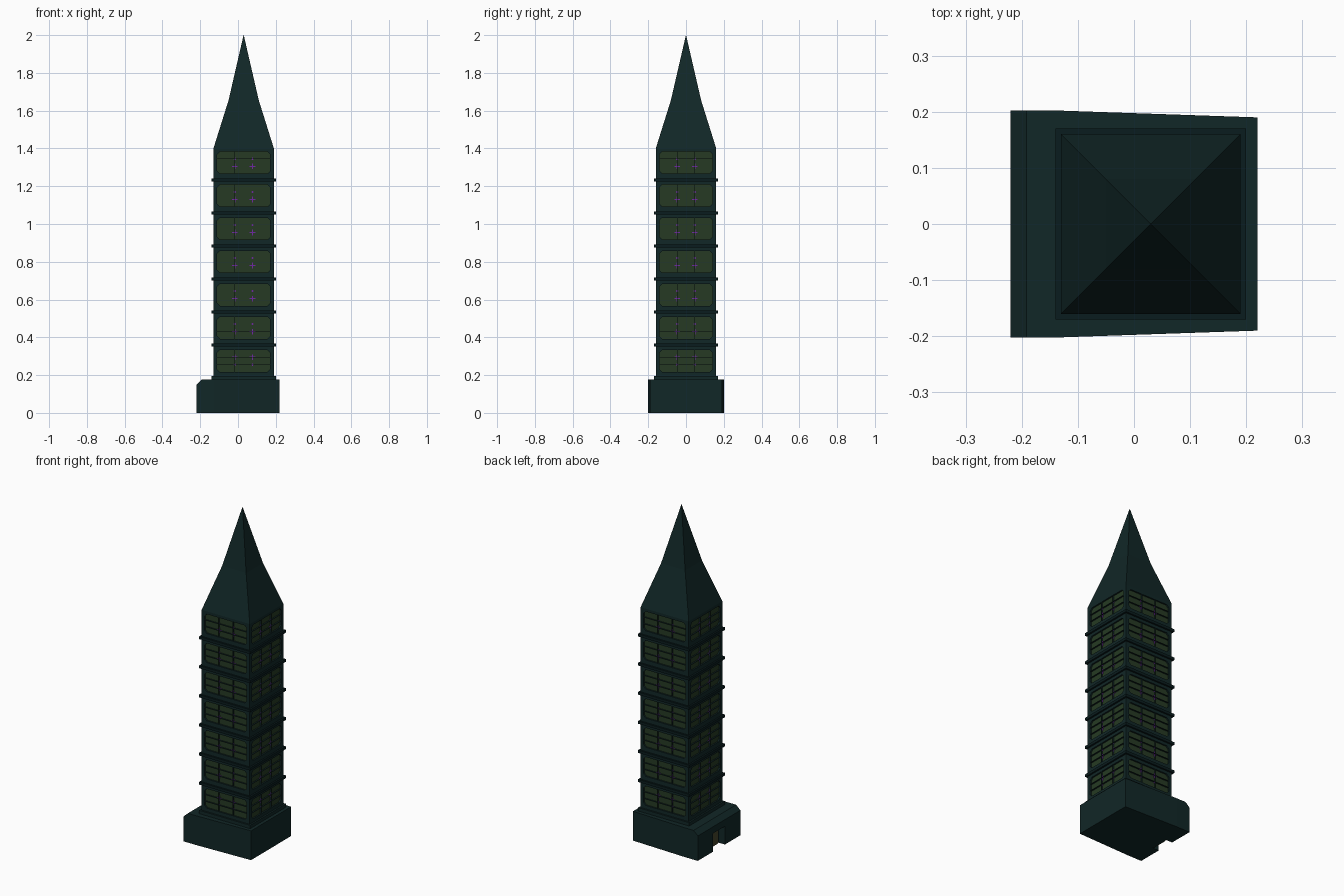
import bpy, bmesh, math
from mathutils import Vector, Matrix

if "Cube" in bpy.data.objects:
    bpy.data.objects.remove(bpy.data.objects["Cube"])

CX = 0.03            # tower axis
HALF = 0.16          # half width of shaft
Z0, STEP, FLOORS = 0.1875, 0.175, 7
DEPTH = 0.009        # window recess


def material(name, rgb):
    m = bpy.data.materials.new(name)
    m.diffuse_color = (*rgb, 1)
    m.use_nodes = True
    m.node_tree.nodes["Principled BSDF"].inputs["Base Color"].default_value = m.diffuse_color
    return m


TEAL = material("dark teal stone", (0.0055, 0.020, 0.020))
DARK = material("black teal trim", (0.003, 0.012, 0.013))
GREEN = material("dark green glass", (0.019, 0.042, 0.017))
PURPLE = material("purple glow", (0.16, 0.022, 0.36))
TAN = material("olive door", (0.06, 0.06, 0.025))


def finish(name, bm, *mats):
    bmesh.ops.recalc_face_normals(bm, faces=bm.faces)
    me = bpy.data.meshes.new(name)
    bm.to_mesh(me)
    bm.free()
    for m in mats:
        me.materials.append(m)
    ob = bpy.data.objects.new(name, me)
    bpy.context.collection.objects.link(ob)
    return ob


def add_box(bm, lo, hi, rot=None):
    lo, hi = Vector(lo), Vector(hi)
    m = Matrix.Translation((lo + hi) / 2) @ Matrix.Diagonal((*(hi - lo), 1))
    bmesh.ops.create_cube(bm, size=1, matrix=rot @ m if rot else m)


def loft(bm, rings):
    rows = [[bm.verts.new(p) for p in r] for r in rings]
    for a, b in zip(rows, rows[1:]):
        n = len(a)
        for i in range(n):
            bm.faces.new((a[i], a[(i + 1) % n], b[(i + 1) % n], b[i]))
    bm.faces.new(rows[0])
    bm.faces.new(rows[-1])
    return rows


# base: tapered in plan, chamfered along the entrance edge
bm = bmesh.new()
loft(bm, [[(x, -w, 0), (x, w, 0), (x, w, t), (x, -w, t)] for x, w, t in
          ((-0.22, 0.202, 0.15), (-0.192, 0.202, 0.176),
           (-0.13, 0.202, 0.176), (0.22, 0.19, 0.176))])
base = finish("base", bm, TEAL)

# doorway cut into the base, with a recessed door
bm = bmesh.new()
add_box(bm, (-0.3, -0.056, -0.05), (-0.178, 0.056, 0.11))
cutter = finish("doorway_cutter", bm, TEAL)
cutter.hide_render = True
mod = base.modifiers.new("doorway", 'BOOLEAN')
mod.object = cutter
mod.operation = 'DIFFERENCE'
bpy.context.view_layer.objects.active = base
bpy.ops.object.modifier_apply(modifier=mod.name)
bpy.data.objects.remove(cutter)
bm = bmesh.new()
add_box(bm, (-0.182, -0.045, 0), (-0.177, 0.045, 0.1))
finish("door", bm, TAN)

# shaft walls with clipped-corner window recesses
SIDES = [Matrix.Translation((CX, 0, 0)) @ Matrix.Rotation(k * math.pi / 2, 4, 'Z')
         for k in range(4)]
W, H, C = 0.14, 0.058, 0.014
OCT = [(-W + C, -H), (W - C, -H), (W, -H + C), (W, H - C),
       (W - C, H), (-W + C, H), (-W, H - C), (-W, -H + C)]
walls, bars, glow = bmesh.new(), bmesh.new(), bmesh.new()
for rot in SIDES:
    for f in range(FLOORS):
        zc = Z0 + STEP * (f + 0.5)
        zb = Z0 + STEP * f - (0.02 if f == 0 else 0)
        zt = 1.4 if f == FLOORS - 1 else Z0 + STEP * (f + 1)

        def vert(x, y, z):
            return walls.verts.new(rot @ Vector((x, y, z)))
        rect = [vert(x, -HALF, z) for x, z in
                ((-HALF, zb), (HALF, zb), (HALF, zt), (-HALF, zt))]
        rim = [vert(x, -HALF, zc + z) for x, z in OCT]
        back = [vert(x, -HALF + DEPTH, zc + z) for x, z in OCT]
        for i in range(4):
            j = (i + 1) % 4
            walls.faces.new((rect[i], rect[j], rim[2 * i + 1], rim[2 * i]))
            walls.faces.new((rect[j], rim[(2 * i + 2) % 8], rim[2 * i + 1]))
        for i in range(8):
            j = (i + 1) % 8
            walls.faces.new((rim[i], rim[j], back[j], back[i]))
        walls.faces.new(back).material_index = 1

        # thin glazing fins, three panes each way
        y1, y0 = -HALF + DEPTH, -HALF
        for s in (-1, 1):
            x, z, t = s * 0.047, zc + s * 0.02, 0.0007
            add_box(bars, (x - t, y0, zc - H), (x + t, y1, zc + H), rot)
            add_box(bars, (-W, y0, z - t), (W, y0 + DEPTH, z + t), rot)
            # glowing crosses where the fins meet
            big = 1 if f == 0 else -1
            for sx in (-1, 1):
                r = 0.015 if s == big else 0.006
                q, x2 = 0.0025, sx * 0.047
                add_box(glow, (x2 - r, y1 - 0.003, z - q), (x2 + r, y1, z + q), rot)
                add_box(glow, (x2 - q, y1 - 0.003, z - r), (x2 + q, y1, z + r), rot)
bmesh.ops.remove_doubles(walls, verts=walls.verts, dist=0.0002)
finish("shaft", walls, TEAL, GREEN)
finish("window_bars", bars, TEAL)
finish("window_glow", glow, PURPLE)

# ledges between floors and plinth under the shaft
bm = bmesh.new()
for f in range(1, FLOORS):
    z = Z0 + STEP * f - 0.004
    add_box(bm, (CX - 0.17, -0.17, z - 0.008), (CX + 0.17, 0.17, z + 0.008))
finish("floor_ledges", bm, DARK)
bm = bmesh.new()
add_box(bm, (CX - 0.17, -0.17, 0.17), (CX + 0.17, 0.17, 0.196))
finish("plinth", bm, TEAL)

# spire with a break in its slope
bm = bmesh.new()
rows = loft(bm, [[(CX + a * h, b * h, z) for a, b in
                  ((-1, -1), (1, -1), (1, 1), (-1, 1))]
                 for h, z in ((HALF, 1.4), (0.08, 1.655), (0.0005, 2.0))])
finish("spire", bm, TEAL)
